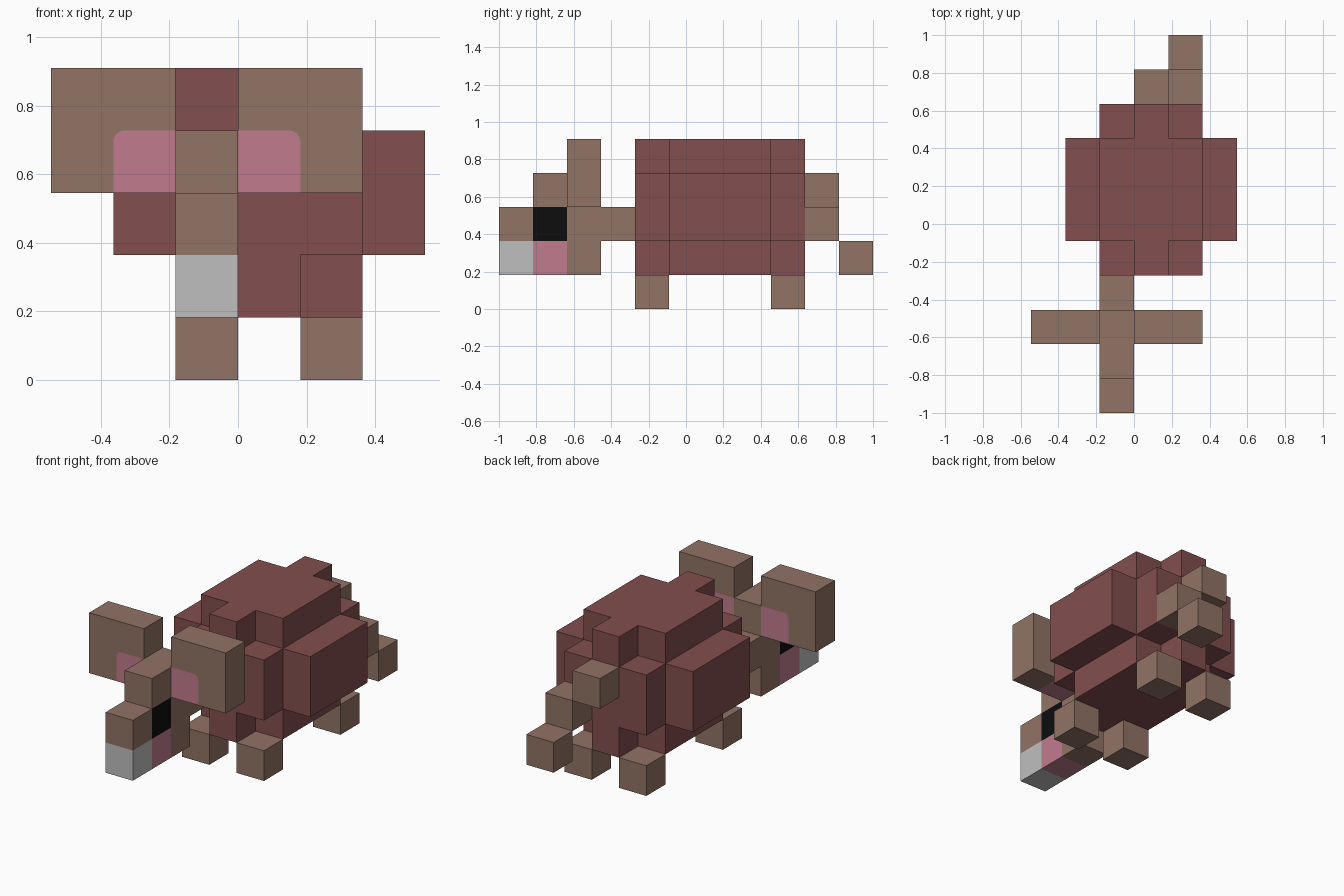
import bpy, bmesh, math
from mathutils import Vector

cube = bpy.data.objects.get("Cube")
if cube:
    bpy.data.objects.remove(cube, do_unlink=True)

U = 2 / 11  # edge length of one block


def material(name, rgb):
    lin = [((c / 255 + 0.055) / 1.055) ** 2.4 if c > 10 else c / 255 / 12.92 for c in rgb]
    m = bpy.data.materials.new(name)
    m.use_nodes = True
    m.diffuse_color = (*lin, 1)
    bsdf = m.node_tree.nodes["Principled BSDF"]
    bsdf.inputs["Base Color"].default_value = (*lin, 1)
    bsdf.inputs["Roughness"].default_value = 0.9
    return m


BROWN = material("brown", (145, 115, 101))
MAROON = material("maroon", (130, 78, 78))
PINK = material("pink", (193, 124, 141))
GREY = material("light grey", (191, 191, 191))
BLACK = material("black", (13, 13, 13))


def place(p):
    """Block coordinates to model space."""
    return Vector((p[0] * U, -1 + p[1] * U, p[2] * U))


def finish(name, bm, mats):
    bmesh.ops.recalc_face_normals(bm, faces=bm.faces)
    mesh = bpy.data.meshes.new(name)
    bm.to_mesh(mesh)
    bm.free()
    for m in mats:
        mesh.materials.append(m)
    obj = bpy.data.objects.new(name, mesh)
    bpy.context.collection.objects.link(obj)
    return obj


def blocks(name, cells):
    """Closed shell around a set of unit blocks, {cell: material}."""
    mats = list(dict.fromkeys(cells.values()))
    bm = bmesh.new()
    for cell, mat in cells.items():
        for axis in range(3):
            for side in (0, 1):
                near = list(cell)
                near[axis] += 2 * side - 1
                if tuple(near) in cells:
                    continue
                quad = []
                for a, b in ((0, 0), (1, 0), (1, 1), (0, 1)):
                    p = list(cell)
                    p[axis] += side
                    p[(axis + 1) % 3] += a
                    p[(axis + 2) % 3] += b
                    quad.append(bm.verts.new(place(p)))
                bm.faces.new(quad).material_index = mats.index(mat)
    bmesh.ops.remove_doubles(bm, verts=bm.verts, dist=1e-4)
    bmesh.ops.recalc_face_normals(bm, faces=bm.faces)
    bmesh.ops.dissolve_limit(bm, angle_limit=0.01, verts=bm.verts,
                             edges=bm.edges, delimit={'MATERIAL'})
    return finish(name, bm, mats)


def prism(name, outline, mat, y0, y1):
    """Extrude an (x, z) outline from y0 to y1."""
    bm = bmesh.new()
    face = bm.faces.new([bm.verts.new(place((x, y0, z))) for x, z in outline])
    out = bmesh.ops.extrude_face_region(bm, geom=[face])
    verts = [v for v in out["geom"] if isinstance(v, bmesh.types.BMVert)]
    bmesh.ops.translate(bm, verts=verts, vec=(0, (y1 - y0) * U, 0))
    return finish(name, bm, [mat])


# Body: chunky block with stepped edges and corners
def in_body(x, y, z):
    dx, dy, middle = abs(x), abs(y - 6), z in (2, 3)
    if dx == 2:
        return dy < 2 and middle
    if dy == 2:
        return middle or dx == 0
    return True


blocks("body", {(x, y, z): MAROON for x in range(-2, 3) for y in range(4, 9)
                for z in range(1, 5) if in_body(x, y, z)})

# Legs under the four corners
for end, y in (("front", 4), ("back", 8)):
    for side, x in (("right", -1), ("left", 1)):
        blocks(f"{end}_{side}_leg", {(x, y, 0): BROWN})

# Tail: loose stepped blocks
for name, cell in (("tail_base", (0, 9, 3)), ("tail_middle", (1, 9, 2)),
                   ("tail_tip", (1, 10, 1))):
    blocks(name, {cell: BROWN})

# Head with neck, eyes, cheeks and muzzle
X = -1
blocks("head", {
    (X, 3, 2): BROWN,
    (X, 2, 1): BROWN, (X, 2, 2): BROWN, (X, 2, 3): BROWN,
    (X, 1, 3): BROWN, (X, 1, 2): BLACK, (X, 1, 1): PINK,
    (X, 0, 2): BROWN, (X, 0, 1): GREY,
})

# Ears: brown plates, each with a round-cornered pink inner block
R = 0.18
arc = [(1 - R + R * math.cos(a), 4 - R + R * math.sin(a))
       for a in (math.pi / 2 * i / 6 for i in range(7))]
inner = [(0, 3), (1, 3)] + arc + [(0, 4)]
outer = [(1, 3), (2, 3), (2, 5), (0, 5), (0, 4)] + arc[::-1]
for side, s in (("left", 1), ("right", -1)):
    for part, outline, mat in (("ear", outer, BROWN), ("inner_ear", inner, PINK)):
        pts = [(-0.5 + s * (0.5 + t), z) for t, z in outline]
        prism(f"{side}_{part}", pts, mat, 2, 3)
